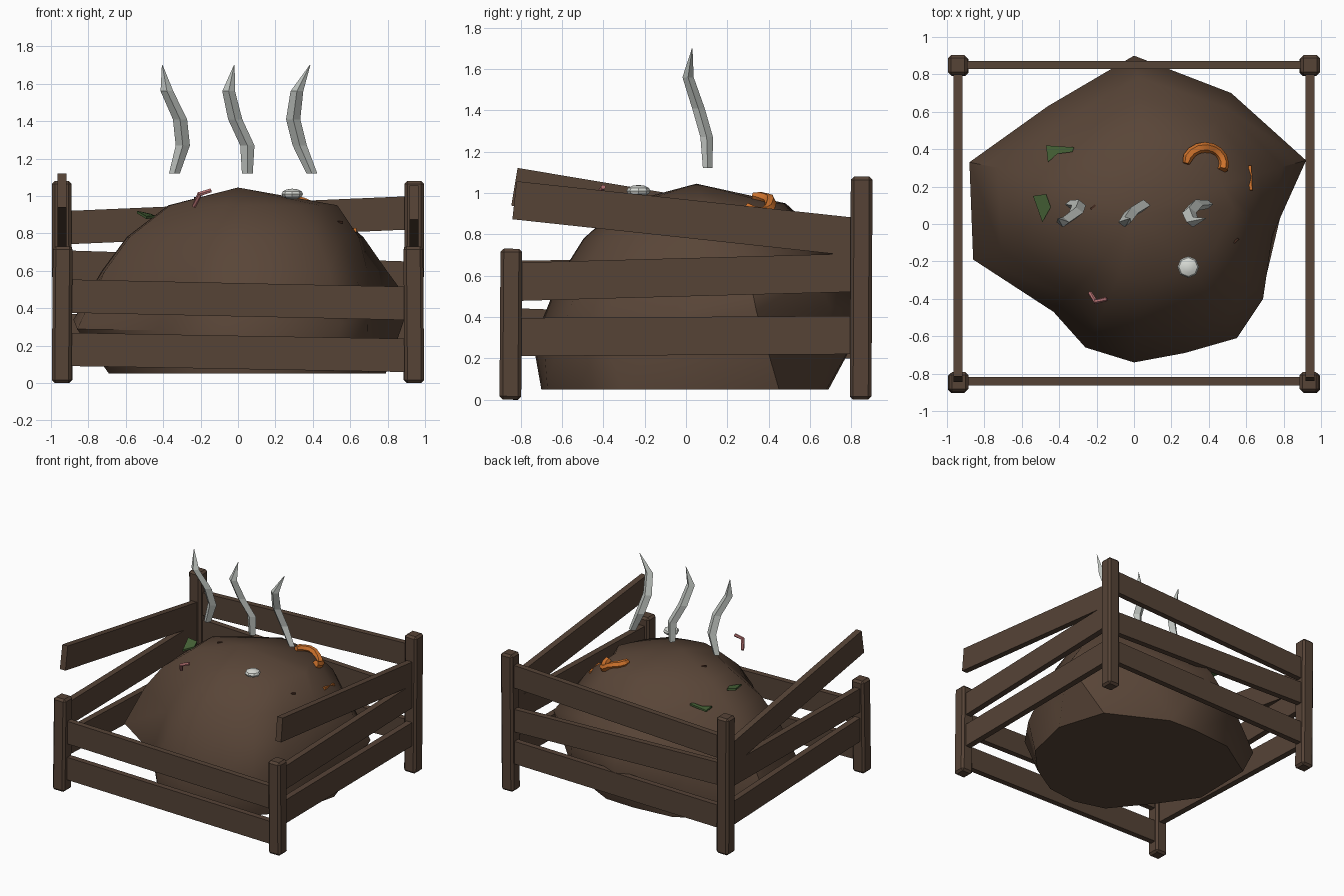
import bpy, bmesh, math
from mathutils import Vector, Matrix

old = bpy.data.objects.get("Cube")
if old:
    bpy.data.objects.remove(old, do_unlink=True)


def material(name, rgb):
    m = bpy.data.materials.new(name)
    m.use_nodes = True
    m.diffuse_color = (*rgb, 1)
    m.node_tree.nodes["Principled BSDF"].inputs["Base Color"].default_value = (*rgb, 1)
    return m


wood = material("wood brown", (.092, .056, .037))
soil = material("soil brown", (.100, .060, .039))
steam = material("steam grey", (.53, .56, .53))
shell = material("shell white", (.68, .70, .66))
orange = material("peel orange", (.62, .17, .025))
green = material("leaf green", (.065, .13, .04))
pink = material("worm pink", (.50, .18, .18))
dark = material("crumb brown", (.06, .025, .015))


def finish(name, bm, mat, smooth=None):
    bmesh.ops.recalc_face_normals(bm, faces=bm.faces)
    mesh = bpy.data.meshes.new(name)
    bm.to_mesh(mesh)
    bm.free()
    obj = bpy.data.objects.new(name, mesh)
    bpy.context.collection.objects.link(obj)
    mesh.materials.append(mat)
    if smooth:
        bpy.ops.object.select_all(action='DESELECT')
        bpy.context.view_layer.objects.active = obj
        obj.select_set(True)
        bpy.ops.object.shade_smooth_by_angle(angle=math.radians(smooth))
    return obj


def beam(name, start, end, width, height, mat=wood, bevel=0):
    """Box running from start to end; height lies in the vertical plane."""
    a, b = Vector(start), Vector(end)
    along = (b - a).normalized()
    side = Vector((1, 0, 0)) if abs(along.z) > .9 else along.cross((0, 0, 1)).normalized()
    up = side.cross(along).normalized()
    side = along.cross(up)
    turn = Matrix((along, side, up)).transposed().to_4x4()
    size = Matrix.Diagonal(((b - a).length, width, height, 1))
    bm = bmesh.new()
    bmesh.ops.create_cube(bm, size=1, matrix=Matrix.Translation((a + b) / 2) @ turn @ size)
    if bevel:
        bmesh.ops.bevel(bm, geom=bm.edges[:], offset=bevel, segments=1, affect='EDGES')
    return finish(name, bm, mat)


def bridge(bm, rings):
    for lo, hi in zip(rings, rings[1:]):
        n = len(lo)
        for i in range(n):
            j = (i + 1) % n
            bm.faces.new((lo[i], lo[j], hi[j], hi[i]))


def tube(name, path, radii, sides, mat, smooth=None, level=False, flat=1):
    """Loft polygon rings along a path; level keeps the rings horizontal."""
    pts = [Vector(p) for p in path]
    bm = bmesh.new()
    rings = []
    for i, p in enumerate(pts):
        t = Vector((0, 0, 1)) if level else pts[min(i + 1, len(pts) - 1)] - pts[max(i - 1, 0)]
        rot = t.to_track_quat('Z', 'Y')
        angles = [k * math.tau / sides for k in range(sides)]
        rings.append([bm.verts.new(p + rot @ Vector((math.cos(a), math.sin(a) * flat, 0)) * radii[i])
                      for a in angles])
    bridge(bm, rings)
    bm.faces.new(rings[0])
    bm.faces.new(rings[-1])
    return finish(name, bm, mat, smooth)


# Corner posts: short in front, tall at the back, each leaning a little
for side, label in ((-1, "right"), (1, "left")):
    beam(f"front_post_{label}", (side * .943, -.85, 0), (side * .937, -.845, .73), .105, .105, bevel=.016)
    beam(f"back_post_{label}", (side * .938, .845, 0), (side * .943, .85, 1.08), .105, .105, bevel=.016)

# Front and back slats: centre height at -x and at +x
for name, y, low, high in (("front_slat_lower", -.84, .18, .147), ("front_slat_upper", -.84, .465, .425),
                           ("back_slat_lower", .85, .28, .31), ("back_slat_middle", .85, .62, .56),
                           ("back_slat_upper", .85, .83, .91)):
    beam(name, (-.93, y, low), (.93, y, high), .045, .178)

# Side slats: centre height at the front and at the back
for name, x, front, back in (("left_slat_lower", .94, .303, .313), ("left_slat_middle", .94, .57, .615),
                             ("left_slat_loose", .94, .965, .785),
                             ("right_slat_lower", -.94, .35, .29), ("right_slat_middle", -.94, .58, .60),
                             ("right_slat_loose", -.94, 1.03, .75)):
    beam(name, (x, -.83, front), (x, .84, back), .048, .185)

# Compost heap: flat foot, irregular slanted waist, then shrinking levels with a bulge on the left
foot = [(-.02, .69), (-.35, .66), (-.68, .45), (-.69, -.05), (-.5, -.32), (-.25, -.63), (0, -.70),
        (.25, -.67), (.5, -.52), (.70, -.31), (.79, .07), (.67, .45), (.22, .68)]
outline = [(0, .90), (-.46, .63), (-.88, .33), (-.86, -.19), (-.43, -.47), (-.26, -.66), (0, -.74),
           (.27, -.69), (.55, -.61), (.69, -.4), (.74, -.06), (.92, .34), (.52, .70)]
bulge_weight = {9: .3, 10: .7, 11: -.1, 12: .35}
levels = [(.6, .85, .02, .06), (.78, .71, .03, .13), (.95, .48, .05, .18)]
bm = bmesh.new()
rings = [[bm.verts.new((x, y, .05)) for x, y in foot],
         [bm.verts.new((x, y, .35 + .05 * x + .1 * y)) for x, y in outline]]
for z, scale, shift, bulge in levels:
    ring = []
    for i, (x, y) in enumerate(outline):
        push = bulge * bulge_weight.get(i, 0)
        ring.append(bm.verts.new((x * scale + shift + push, y * scale + shift + push / 2, z)))
    rings.append(ring)
bridge(bm, rings)
bm.faces.new(rings[0])
peak = bm.verts.new((0, .05, 1.045))
for i, v in enumerate(rings[-1]):
    bm.faces.new((v, rings[-1][(i + 1) % len(outline)], peak))
heap = finish("compost_heap", bm, soil, 50)
bpy.context.view_layer.update()


def ground(x, y):
    hit, point, _, _ = heap.ray_cast((x, y, 3), (0, 0, -1))
    return point.z if hit else .8


# Steam wisps
heights = (1.12, 1.27, 1.41, 1.56, 1.70)
depths = (.105, .10, .06, .01, .03)
for label, xs in (("right", (-.34, -.295, -.31, -.38, -.405)), ("middle", (.05, .05, -.015, -.05, -.02)),
                  ("left", (.395, .33, .295, .315, .385))):
    tube(f"steam_wisp_{label}", list(zip(xs, depths, heights)), (.029, .038, .038, .034, .002), 4, steam,
         level=True, flat=.8)

# Orange peel arc and strip, lying on the heap
peel = []
for step in range(-20, 179, 22):
    a = math.radians(step)
    x, y = .38 + .1 * math.cos(a), .32 + .09 * math.sin(a)
    peel.append((x, y, ground(x, y) + .014))
tube("orange_peel", peel, [.028] * (len(peel) - 1) + [.018], 6, orange, 30)
beam("peel_strip", (.625, .18, ground(.625, .18)), (.62, .31, ground(.62, .31)), .016, .03, orange)

# Leaf scraps
for name, corners in (("leaf_scrap_back", ((-.47, .42, .01), (-.32, .41, .02), (-.33, .385, .02),
                                           (-.41, .375, .01), (-.46, .33, .01))),
                      ("leaf_scrap_side", ((-.54, .15, .035), (-.47, .16, .02), (-.445, .09, .01), (-.49, .01, .005)))):
    cx, cy = corners[0][:2]
    base = ground(cx + .06, cy - .05) + .008
    bm = bmesh.new()
    face = bm.faces.new([bm.verts.new((x, y, base + dz)) for x, y, dz in corners])
    out = bmesh.ops.extrude_face_region(bm, geom=[face])
    bmesh.ops.translate(bm, vec=(0, 0, .014), verts=[v for v in out["geom"] if isinstance(v, bmesh.types.BMVert)])
    finish(name, bm, green)

# Eggshell
bm = bmesh.new()
bmesh.ops.create_uvsphere(bm, u_segments=8, v_segments=6, radius=.058,
                          matrix=Matrix.Translation((.29, -.23, 1.01)) @ Matrix.Diagonal((1, 1, .5, 1)))
finish("eggshell", bm, shell, 30)

# Worm
tube("worm", [(-.235, -.37, .945), (-.205, -.415, 1.01), (-.145, -.40, 1.03)], (.012, .014, .012), 6, pink)

# Crumbs
for name, x, y in (("crumb_right", -.22, .09), ("crumb_left", .545, -.09)):
    z = ground(x, y) + .001
    beam(name, (x - .013, y - .011, z), (x + .013, y + .011, z), .011, .012, dark)
